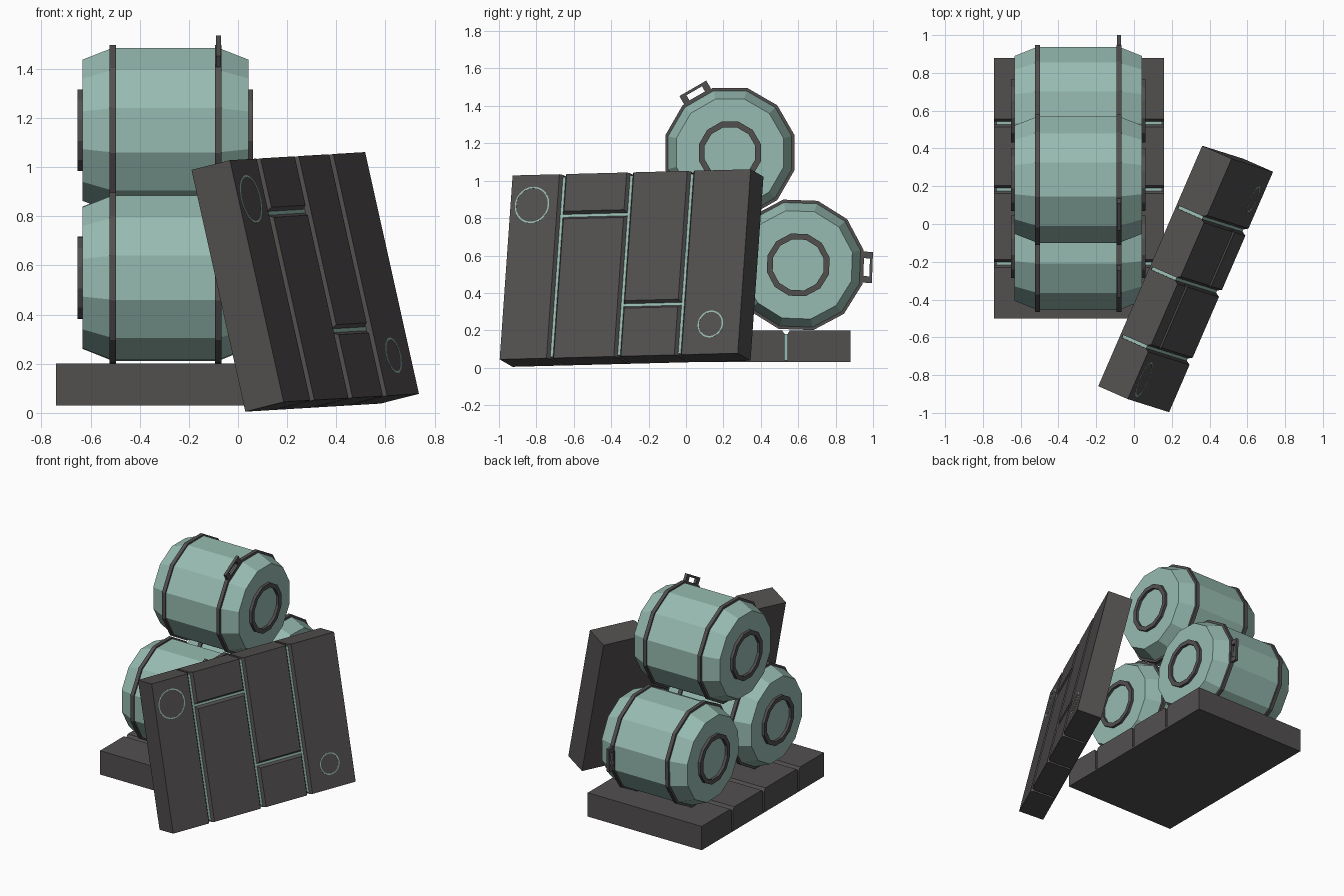
import bpy, bmesh
from math import sin, cos, radians, pi
from mathutils import Vector, Matrix

if "Cube" in bpy.data.objects:
    bpy.data.objects.remove(bpy.data.objects["Cube"])


def material(name, col):
    m = bpy.data.materials.new(name)
    m.diffuse_color = (*col, 1)
    m.use_nodes = True
    m.node_tree.nodes["Principled BSDF"].inputs["Base Color"].default_value = m.diffuse_color
    return m


TEAL = material("teal", (0.31, 0.50, 0.44))
DARK = material("dark", (0.085, 0.078, 0.078))


def finish(bm, name, mat, mx):
    bmesh.ops.recalc_face_normals(bm, faces=bm.faces)
    me = bpy.data.meshes.new(name)
    bm.to_mesh(me)
    bm.free()
    me.materials.append(mat)
    ob = bpy.data.objects.new(name, me)
    bpy.context.collection.objects.link(ob)
    ob.matrix_world = mx
    return ob


def loft(bm, loops, closed=False):
    """Bridge equal-length loops; cap the ends unless closed into a ring."""
    vs = [[bm.verts.new(p) for p in lp] for lp in loops]
    n = len(vs[0])
    for i in range(len(vs) if closed else len(vs) - 1):
        a, b = vs[i], vs[(i + 1) % len(vs)]
        for j in range(n):
            k = (j + 1) % n
            bm.faces.new((a[j], a[k], b[k], b[j]))
    if not closed:
        bm.faces.new(vs[0])
        bm.faces.new(vs[-1])


def circle(x, r, n=12):
    return [(x, r * cos(2 * pi * (i + .5) / n), r * sin(2 * pi * (i + .5) / n)) for i in range(n)]


def rect(x0, x1, y0, y1, z):
    return [(x0, y0, z), (x1, y0, z), (x1, y1, z), (x0, y1, z)]


def tube(bm, x0, x1, r_in, r_out):
    loft(bm, [circle(x0, r_in), circle(x0, r_out), circle(x1, r_out), circle(x1, r_in)], True)


def barrel(name, y, z, roll):
    mx = Matrix.Translation((-0.295, y, z)) @ Matrix.Rotation(radians(roll), 4, 'X')
    # chamfered body
    bm = bmesh.new()
    loft(bm, [circle(x, r) for x, r in ((-.338, .297), (-.215, .347), (.215, .347), (.338, .297))])
    finish(bm, name + "_body", TEAL, mx)
    # hoops and end rings
    bm = bmesh.new()
    for s in (-1, 1):
        tube(bm, s * .215 - .013, s * .215 + .013, .33, .358)
        tube(bm, s * .33, s * .357, .14, .172)
    finish(bm, name + "_hoops", DARK, mx)
    # rectangular handle frame on one hoop, pointing along the local 120 degree side
    bm = bmesh.new()

    def frame(x, w, r0, r1):
        return [(x, r0, -w), (x, r1, -w), (x, r1, w), (x, r0, w)]
    o, i = (.083, .335, .397), (.048, .35, .382)
    loft(bm, [frame(.205, *o), frame(.225, *o), frame(.225, *i), frame(.205, *i)], True)
    finish(bm, name + "_handle", DARK, mx @ Matrix.Rotation(radians(120), 4, 'X'))


def panel(name, mx, W, L, T, cuts, rings=()):
    """Slab with tapered grooves between its boards and teal strips inside them."""
    g, s, d = .008, .013, .02
    top, low = T / 2, -T / 2
    ys = [-L / 2, -.40, -.008, .345, L / 2]
    boards, strips = bmesh.new(), bmesh.new()
    # plain back
    loft(boards, [rect(-W / 2, W / 2, -L / 2, L / 2, z) for z in (low, low + .012)])
    for i in range(4):
        y0 = ys[i] + (g if i > 0 else 0)
        y1 = ys[i + 1] - (g if i < 3 else 0)
        xs = [-W / 2] + ([cuts[i]] if i in cuts else []) + [W / 2]
        for k in range(len(xs) - 1):
            ca, cb = k > 0, k < len(xs) - 2
            x0, x1 = xs[k] + g * ca, xs[k + 1] - g * cb
            loft(boards, [rect(x0, x1, y0, y1, low + .012),
                          rect(x0, x1, y0, y1, top - d),
                          rect(x0 + s * ca, x1 - s * cb, y0 + s * (i > 0), y1 - s * (i < 3), top)])
        # lengthwise and cross strips
        if i:
            loft(strips, [rect(-W / 2 + .012, W / 2 - .012, ys[i] - g, ys[i] + g, z)
                          for z in (low + .012, top - d)])
        if i in cuts:
            loft(strips, [rect(cuts[i] - g, cuts[i] + g, y0, y1, z) for z in (0, top - d)])
    finish(boards, name + "_boards", DARK, mx)
    finish(strips, name + "_strips", TEAL, mx)
    # thin inlaid circles
    if rings:
        bm = bmesh.new()
        for x, y, r in rings:
            loops = []
            for z, q in ((top - .005, r - .008), (top - .005, r), (top + .001, r), (top + .001, r - .008)):
                loops.append([(x + b, y + c, z) for _, b, c in circle(0, q, 32)])
            loft(bm, loops, True)
        finish(bm, name + "_circles", TEAL, mx)


barrel("front_barrel", -0.12, 0.55, 0)
barrel("back_barrel", 0.60, 0.55, -122)
barrel("top_barrel", 0.235, 1.15, 0)

# flat base panel
panel("base_panel", Matrix.Translation((-0.29, 0.19, 0.115)), 0.90, 1.38, 0.17, {})

# leaning panel: local x runs down, y along its length, z out of its face
u = Vector((.55, 1.272, .033)).normalized()
down = Vector((.22, -.067, -.984))
down = (down - u * down.dot(u)).normalized()
n = down.cross(u)
lean = Matrix((down, u, n)).transposed().to_4x4()
lean.translation = (0.2735, -0.291, 0.533)
panel("leaning_panel", lean, 1.01, 1.387, 0.175, {1: -.28, 2: .22},
      [(-.34, -.568, .10), (.34, .522, .074)])
